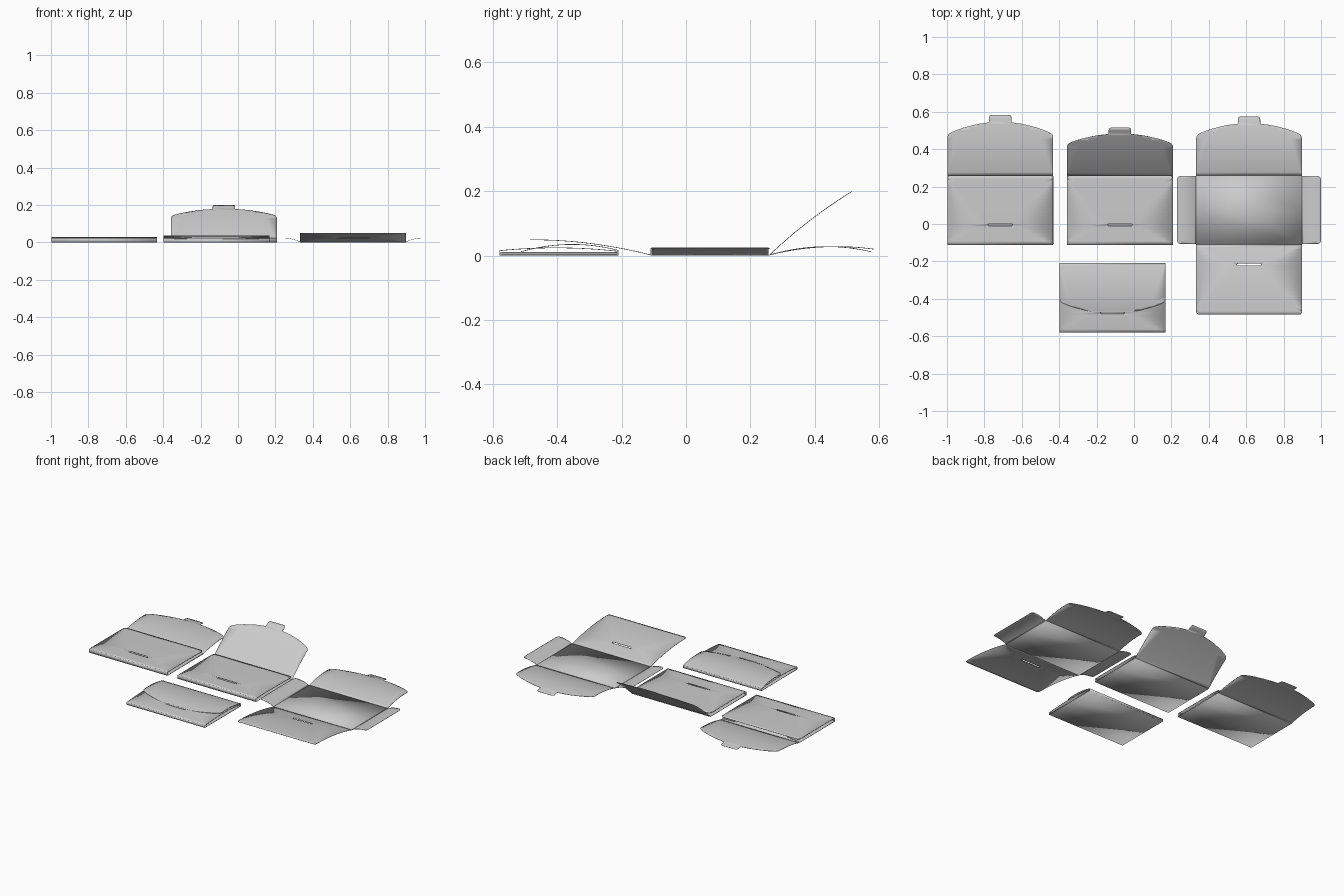
import bpy, bmesh
from mathutils import Vector

if "Cube" in bpy.data.objects:
    bpy.data.objects.remove(bpy.data.objects["Cube"])

W, D, T = 0.283, 0.37, 0.002   # half width, depth, paper thickness


def rounded(corners):
    """Outline from (u, v, radius) corners."""
    out = []
    n = len(corners)
    for i, (u, v, r) in enumerate(corners):
        p = Vector((u, v))
        if r == 0:
            out.append(p)
            continue
        a = Vector(corners[i - 1][:2]) - p
        b = Vector(corners[(i + 1) % n][:2]) - p
        a = p + a.normalized() * min(r, a.length * 0.45)
        b = p + b.normalized() * min(r, b.length * 0.45)
        for k in range(6):
            t = k / 5
            out.append(a * (1 - t) ** 2 + p * 2 * t * (1 - t) + b * t * t)
    return out


def bend(p0, p1, p2, length):
    """Quadratic curve giving (run, height) for distance v from the fold."""
    def f(v):
        t = v / length
        return tuple(a * (1 - t) ** 2 + 2 * b * t * (1 - t) + c * t * t
                     for a, b, c in zip(p0, p1, p2))
    return f


def sheet(name, loops, place, length, cuts=20):
    """Flat paper cut from outline loops, then bent with place(u, v)."""
    bm = bmesh.new()
    for loop in loops:
        vs = [bm.verts.new((p[0], p[1], 0)) for p in loop]
        for i in range(len(vs)):
            bm.edges.new((vs[i - 1], vs[i]))
    bmesh.ops.triangle_fill(bm, edges=bm.edges[:], use_beauty=True)
    for k in range(1, cuts):
        bmesh.ops.bisect_plane(bm, geom=bm.verts[:] + bm.edges[:] + bm.faces[:],
                               dist=1e-6, plane_co=(0, length * k / cuts, 0),
                               plane_no=(0, 1, 0))
    bmesh.ops.recalc_face_normals(bm, faces=bm.faces[:])
    for v in bm.verts:
        v.co = place(v.co.x, v.co.y)
    me = bpy.data.meshes.new(name)
    bm.to_mesh(me)
    bm.free()
    ob = bpy.data.objects.new(name, me)
    bpy.context.collection.objects.link(ob)
    mod = ob.modifiers.new("paper", 'SOLIDIFY')
    mod.thickness = T
    mod.offset = 0
    return ob


# Shared outlines
def rect(w, h, r=0.0):
    return rounded([(-w, 0, 0), (-w, h, r), (w, h, r), (w, 0, 0)])


half = [(-W, 0, 0), (-W, 0.217, 0.02)]
half += [(u, 0.282 - 0.063 * (u / W) ** 2, 0) for u in (-0.24, -0.2, -0.15, -0.11)]
half += [(-0.06, 0.279, 0), (-0.06, 0.318, 0.015)]
FLAP = rounded(half + [(-u, v, r) for u, v, r in reversed(half)])
SLOT = rounded([(-0.065, 0.1, 0.005), (-0.065, 0.11, 0.005),
                (0.065, 0.11, 0.005), (0.065, 0.1, 0.005)])


def along_y(cx, curve):
    return lambda u, v: (cx + u, *curve(v))


def folder(name, cx, y0, wall, flap, front, sides, back_wall=0):
    y1 = y0 + D
    sheet(name + "_back_panel", [rect(W, D)],
          lambda u, v: (cx + u, y0 + v, T / 2), D, 2)
    sheet(name + "_closing_flap", [FLAP], along_y(cx, bend(*flap, 0.318)), 0.318)
    sheet(name + "_front_panel", [rect(W, D, 0.02), SLOT],
          along_y(cx, bend(*front, D)), D)
    # narrow fold walls
    for label, y, h in (("front", y0, wall), ("rear", y1, back_wall)):
        if h:
            sheet(f"{name}_{label}_fold", [rect(W, h)],
                  lambda u, v: (cx + u, y, v + T / 2), h, 2)
    # side flaps, mirrored left and right
    curve = bend(*sides, 0.1)
    for s, label in ((-1, "left"), (1, "right")):
        def place(u, v):
            r, z = curve(v)
            return (cx + s * (W + r), y0 + D / 2 + u, z)
        sheet(f"{name}_{label}_side_flap", [rect(D / 2 - 0.003, 0.1, 0.022)],
              place, 0.1, 10)


tucked = ((0, T), (-0.03, 0.016), (-0.1, 0.013))

# Folded, flap lying open
folder("flat_folder", -0.715, -0.11, 0.022,
       ((0.26, T), (0.42, 0.042), (0.583, 0.02)),
       ((-0.11, 0.023), (0.075, 0.025), (0.26, 0.022)), tucked)

# Folded, flap raised
folder("raised_folder", -0.075, -0.11, 0.022,
       ((0.26, T), (0.375, 0.112), (0.515, 0.199)),
       ((-0.11, 0.023), (0.075, 0.025), (0.26, 0.022)), tucked)

# Closed, tab tucked in the slot
folder("closed_folder", -0.115, -0.58, 0.014,
       ((-0.21, 0.016), (-0.36, 0.055), (-0.512, 0.012)),
       ((-0.58, 0.015), (-0.395, 0.034), (-0.21, 0.013)),
       ((0, T), (-0.03, 0.012), (-0.1, 0.01)), 0.015)

# Completely unfolded
folder("unfolded_folder", 0.615, -0.11, 0,
       ((0.26, T), (0.42, 0.048), (0.574, 0.012)),
       ((-0.11, T), (-0.3, 0.05), (-0.485, 0.049)),
       ((0, T), (0.05, 0.026), (0.102, 0.023)))

# Smooth bends, sharp edges
bpy.ops.object.select_all(action='SELECT')
bpy.context.view_layer.objects.active = bpy.context.scene.objects[0]
bpy.ops.object.shade_smooth_by_angle()
